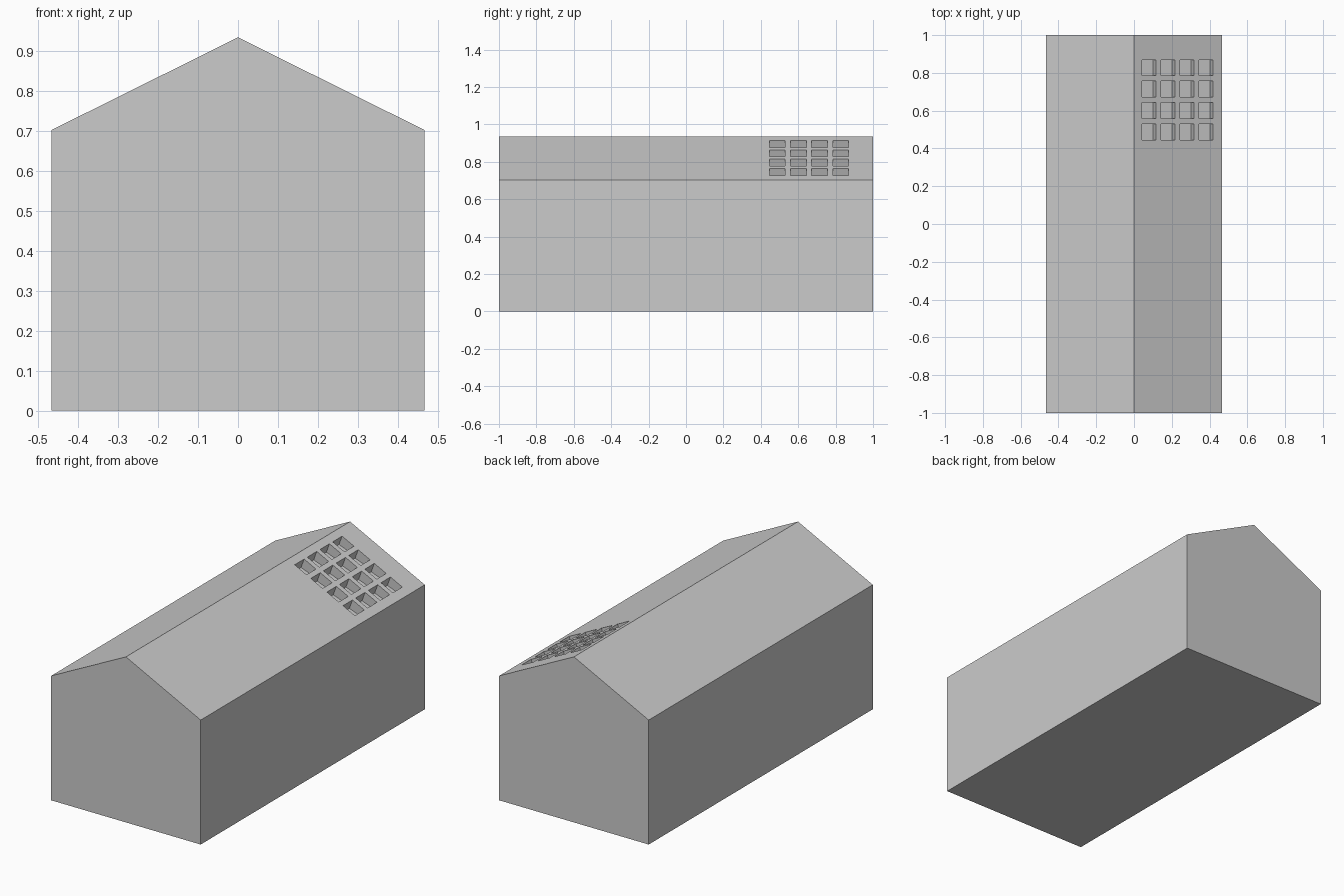
import bpy, bmesh, math

if "Cube" in bpy.data.objects:
    bpy.data.objects.remove(bpy.data.objects["Cube"])

HALF_W, EAVES, RIDGE = 0.467, 0.703, 0.935


def prism(bm, profile, y0, y1):
    """Extrude an x-z profile along y into a closed solid."""
    face = bm.faces.new([bm.verts.new((x, y0, z)) for x, z in profile])
    res = bmesh.ops.extrude_face_region(bm, geom=[face])
    verts = [v for v in res["geom"] if isinstance(v, bmesh.types.BMVert)]
    bmesh.ops.translate(bm, verts=verts, vec=(0, y1 - y0, 0))


def make_object(name, bm):
    bmesh.ops.recalc_face_normals(bm, faces=bm.faces)
    mesh = bpy.data.meshes.new(name)
    bm.to_mesh(mesh)
    bm.free()
    obj = bpy.data.objects.new(name, mesh)
    bpy.context.collection.objects.link(obj)
    return obj


def roof_z(x):
    return RIDGE - (RIDGE - EAVES) * x / HALF_W


# Gabled building body
bm = bmesh.new()
prism(bm, [(-HALF_W, 0), (HALF_W, 0), (HALF_W, EAVES), (0, RIDGE), (-HALF_W, EAVES)], -1, 1)
body = make_object("gabled_body", bm)

# Grid of recessed skylights sunk into the right roof slope
tilt = math.radians(20)
nx, nz = math.sin(tilt), math.cos(tilt)
depth, above = 0.047, 0.03
bm = bmesh.new()
for i in range(4):
    x0 = 0.042 + i * 0.1007
    x1 = x0 + 0.074
    up = x0 * nx + roof_z(x0) * nz
    floor = x1 * nx + roof_z(x1) * nz - depth
    profile = []
    for x, level in ((x0, floor), (x1, floor), (x1, up + above), (x0, up + above)):
        shift = level - (x * nx + roof_z(x) * nz)
        profile.append((x + nx * shift, roof_z(x) + nz * shift))
    for j in range(4):
        y0 = 0.446 + j * 0.113
        prism(bm, profile, y0, y0 + 0.084)
cutter = make_object("skylight_cutter", bm)
cutter.hide_render = True
cutter.display_type = 'WIRE'

cut = body.modifiers.new("skylights", 'BOOLEAN')
cut.operation = 'DIFFERENCE'
cut.solver = 'EXACT'
cut.object = cutter
bpy.context.view_layer.objects.active = body
bpy.ops.object.modifier_apply(modifier=cut.name)
bpy.data.objects.remove(cutter)
